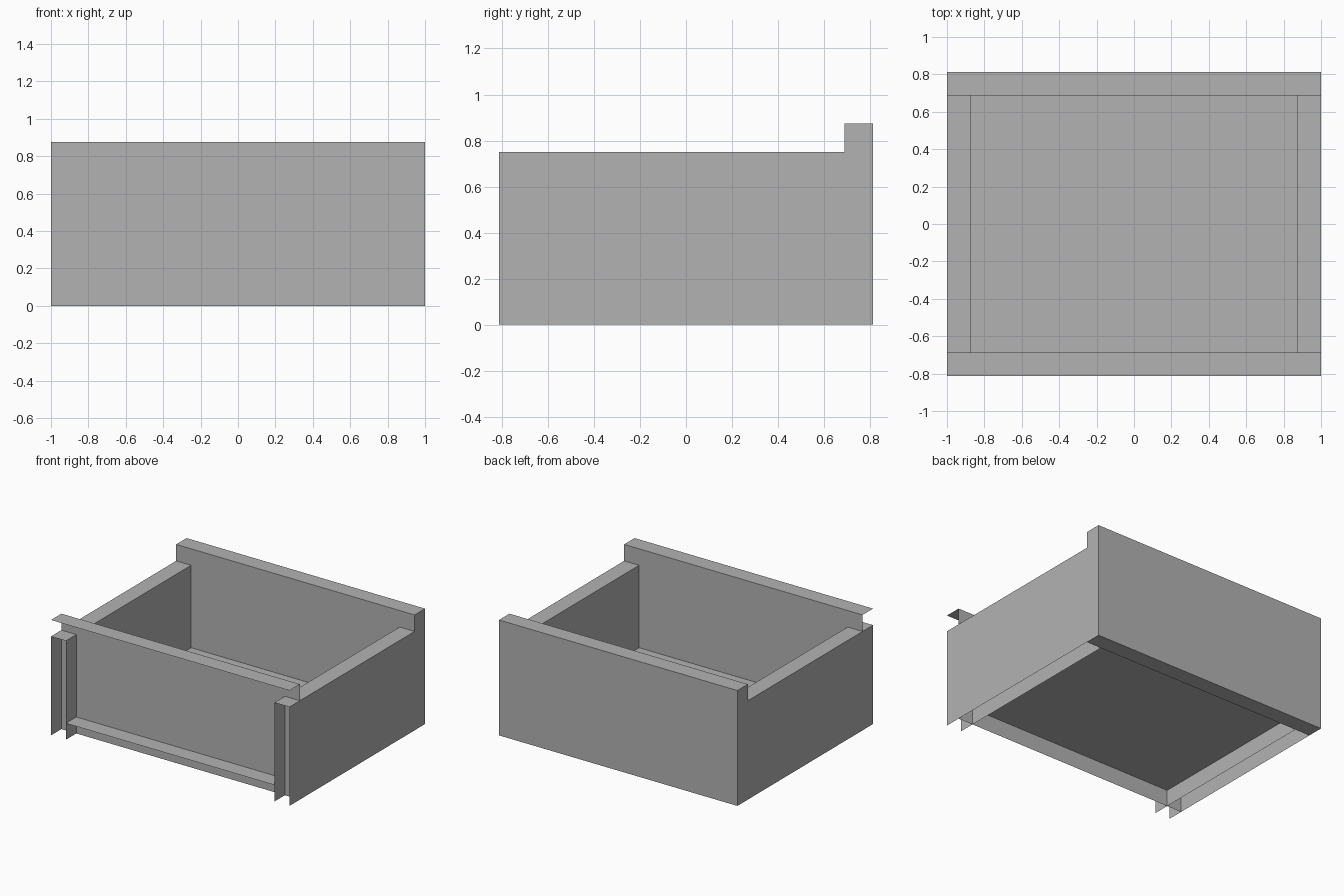
import bpy
import bmesh

cube = bpy.data.objects.get("Cube")
if cube:
    bpy.data.objects.remove(cube, do_unlink=True)

# Overall dimensions
HALF_X, HALF_Y, WALL = 1.0, 0.8125, 0.125
SIDE_H, END_H, FLOOR_Z = 0.75, 0.875, 0.125
IN_X, IN_Y = HALF_X - WALL, HALF_Y - WALL

grey = bpy.data.materials.new("plain_grey")
grey.use_nodes = True
colour = (0.45, 0.45, 0.45, 1)
grey.diffuse_color = colour
grey.node_tree.nodes["Principled BSDF"].inputs["Base Color"].default_value = colour


def sweep(name, start, end, closed=False):
    """Sheet or closed prism spanning two matching profiles."""
    bm = bmesh.new()
    a = [bm.verts.new(p) for p in start]
    b = [bm.verts.new(p) for p in end]
    count = len(a)
    for i in range(count if closed else count - 1):
        j = (i + 1) % count
        bm.faces.new((a[i], a[j], b[j], b[i]))
    if closed:
        bm.faces.new(a[::-1])
        bm.faces.new(b)
        bmesh.ops.recalc_face_normals(bm, faces=bm.faces)
    mesh = bpy.data.meshes.new(name)
    bm.to_mesh(mesh)
    bm.free()
    mesh.materials.append(grey)
    obj = bpy.data.objects.new(name, mesh)
    bpy.context.collection.objects.link(obj)
    return obj


def along_x(name, profile, half, closed=False):
    return sweep(name, [(half, y, z) for y, z in profile],
                 [(-half, y, z) for y, z in profile], closed)


# Hollow side walls, open underneath and at the front end
for side, sign in (("left", 1), ("right", -1)):
    profile = [(IN_X, 0), (IN_X, SIDE_H), (HALF_X, SIDE_H), (HALF_X, 0)]
    profile = profile[::sign]
    sweep(side + "_wall", [(sign * x, -HALF_Y, z) for x, z in profile],
          [(sign * x, IN_Y, z) for x, z in profile])

# Solid, taller back wall
along_x("back_wall", [(IN_Y, 0), (HALF_Y, 0), (HALF_Y, END_H), (IN_Y, END_H)],
        HALF_X, closed=True)

# Thin front panel with an overhanging top ledge
along_x("front_panel", [(-IN_Y, 0), (-IN_Y, END_H)], HALF_X)
along_x("front_top_ledge", [(-HALF_Y, END_H), (-IN_Y, END_H)], HALF_X)

# Raised floor sheet and its continuation as a front lower ledge
along_x("floor", [(-IN_Y, FLOOR_Z), (IN_Y, FLOOR_Z)], IN_X)
along_x("front_lower_ledge", [(-HALF_Y, FLOOR_Z), (-IN_Y, FLOOR_Z)], IN_X)
